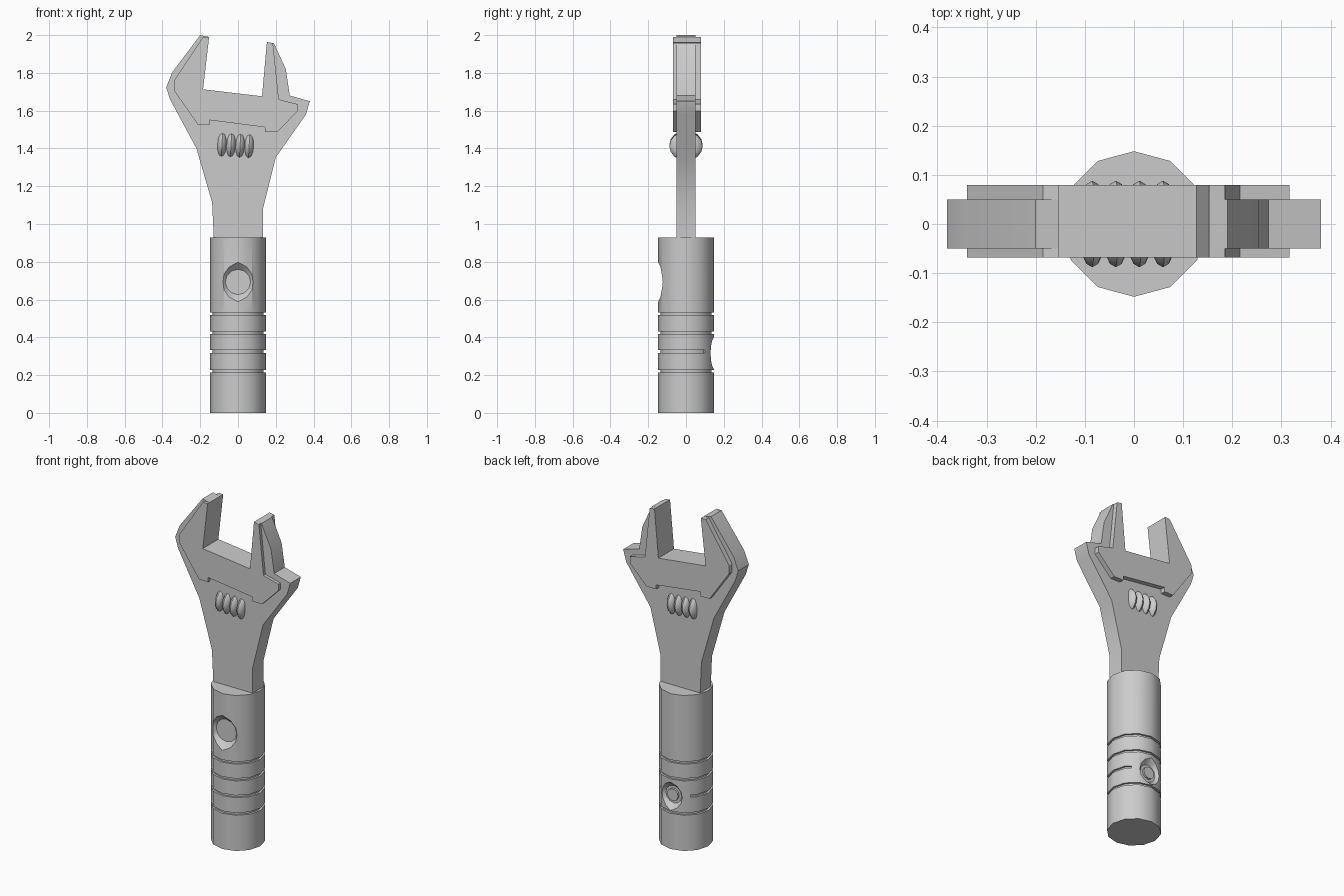
import bpy, bmesh
from math import pi, sin, cos, radians

if "Cube" in bpy.data.objects:
    bpy.data.objects.remove(bpy.data.objects["Cube"])

steel = bpy.data.materials.new("steel_grey")
steel.use_nodes = True
steel.diffuse_color = (0.6, 0.6, 0.6, 1)
steel.node_tree.nodes["Principled BSDF"].inputs["Base Color"].default_value = (0.6, 0.6, 0.6, 1)

R = 0.148


def finish(name, bm):
    bmesh.ops.recalc_face_normals(bm, faces=bm.faces)
    mesh = bpy.data.meshes.new(name)
    bm.to_mesh(mesh)
    bm.free()
    ob = bpy.data.objects.new(name, mesh)
    bpy.context.collection.objects.link(ob)
    mesh.materials.append(steel)
    return ob


def smooth(ob, angle):
    bpy.ops.object.select_all(action='DESELECT')
    ob.select_set(True)
    bpy.context.view_layer.objects.active = ob
    bpy.ops.object.shade_smooth_by_angle(angle=radians(angle))


def loft(name, rings, closed=False):
    """Skin equal-length rings, capping the ends unless closed."""
    bm = bmesh.new()
    vs = [[bm.verts.new(p) for p in ring] for ring in rings]
    n = len(vs[0])
    pairs = list(zip(vs, vs[1:])) + ([(vs[-1], vs[0])] if closed else [])
    for a, b in pairs:
        for i in range(n):
            j = (i + 1) % n
            bm.faces.new((a[i], a[j], b[j], b[i]))
    if not closed:
        bm.faces.new(vs[0])
        bm.faces.new(vs[-1])
    return finish(name, bm)


def plate(name, outline, y0, y1):
    return loft(name, [[(x, y, z) for x, z in outline] for y in (y0, y1)])


def disc_y(name, z, sections, n=12):
    """Round part along y, from (y, radius) sections."""
    return loft(name, [[(r * cos(2 * pi * i / n), y, z + r * sin(2 * pi * i / n))
                        for i in range(n)] for y, r in sections])


def groove_cutter(z, gap=0):
    """Square ring around the handle, left open by gap degrees at the back."""
    rings = []
    steps = 24 if not gap else 18
    for i in range(steps + (1 if gap else 0)):
        t = gap + (360 - 2 * gap) * i / steps
        facet = cos(radians(15)) / cos(radians(t % 30 - 15))
        s, c = sin(radians(t)), cos(radians(t))
        rings.append([(r * s, r * c, z + h) for r, h in
                      ((0.136 * facet, -0.007), (0.2, -0.007), (0.2, 0.007), (0.136 * facet, 0.007))])
    return loft("groove_cutter", rings, closed=not gap)


def cut(ob, cutter):
    mod = ob.modifiers.new("cut", 'BOOLEAN')
    mod.operation, mod.solver, mod.object = 'DIFFERENCE', 'EXACT', cutter
    bpy.context.view_layer.objects.active = ob
    bpy.ops.object.modifier_apply(modifier=mod.name)
    bpy.data.objects.remove(cutter)


# Handle with grip grooves and two funnel-shaped recesses
handle = loft("handle", [[(R * sin(i * pi / 6), R * cos(i * pi / 6), z) for i in range(12)]
                         for z in (0, 0.928)])
for z, gap in ((0.525, 0), (0.425, 0), (0.325, 45), (0.22, 0)):
    cut(handle, groove_cutter(z, gap))
cut(handle, disc_y("front_recess_cutter", 0.693, ((-0.11, 0.067), (-0.2, 0.157))))
cut(handle, disc_y("back_recess_cutter", 0.315, ((0.115, 0.052), (0.2, 0.137))))
smooth(handle, 40)

# Button in the back recess
disc_y("back_button", 0.315, ((0.1, 0.036), (0.126, 0.036)))

# Mouth corners shared by the head and the raised jaws
mouth = [(-0.153, 1.99), (-0.185, 1.713), (0.127, 1.676), (0.153, 1.963)]

# Shank and head
head = plate("head", [(-0.127, 0.9), (-0.137, 1.114), (-0.22, 1.4), (-0.36, 1.66),
                      (-0.38, 1.724), (-0.35, 1.8), (-0.2, 2.0)] + mouth +
             [(0.19, 1.957), (0.253, 1.82), (0.274, 1.68), (0.38, 1.65),
              (0.36, 1.58), (0.2, 1.353), (0.132, 1.08), (0.132, 0.9)], -0.05, 0.05)
smooth(head, 30)

# Raised jaws
plate("jaws", [(-0.185, 1.99), (-0.34, 1.757), (-0.34, 1.708), (-0.21, 1.523),
               (-0.15, 1.523), (-0.15, 1.55), (0.142, 1.512), (0.142, 1.486),
               (0.206, 1.486), (0.316, 1.597), (0.316, 1.634), (0.216, 1.66),
               (0.185, 1.957)] + mouth[::-1], -0.068, 0.079)

# Ribbed adjusting screw
rib = [(-0.023, 0.05), (-0.021, 0.062), (-0.012, 0.081), (0, 0.088),
       (0.012, 0.081), (0.021, 0.062), (0.023, 0.05)]
sections = [(-0.085 + 0.048 * k + x, r) for k in range(4) for x, r in rib]
n = 16
screw = loft("adjusting_screw",
             [[(x, r * cos(2 * pi * i / n), 0.88 * r * sin(2 * pi * i / n)) for i in range(n)]
              for x, r in sections])
screw.location.z = 1.415
screw.rotation_euler.y = radians(3)
smooth(screw, 50)
